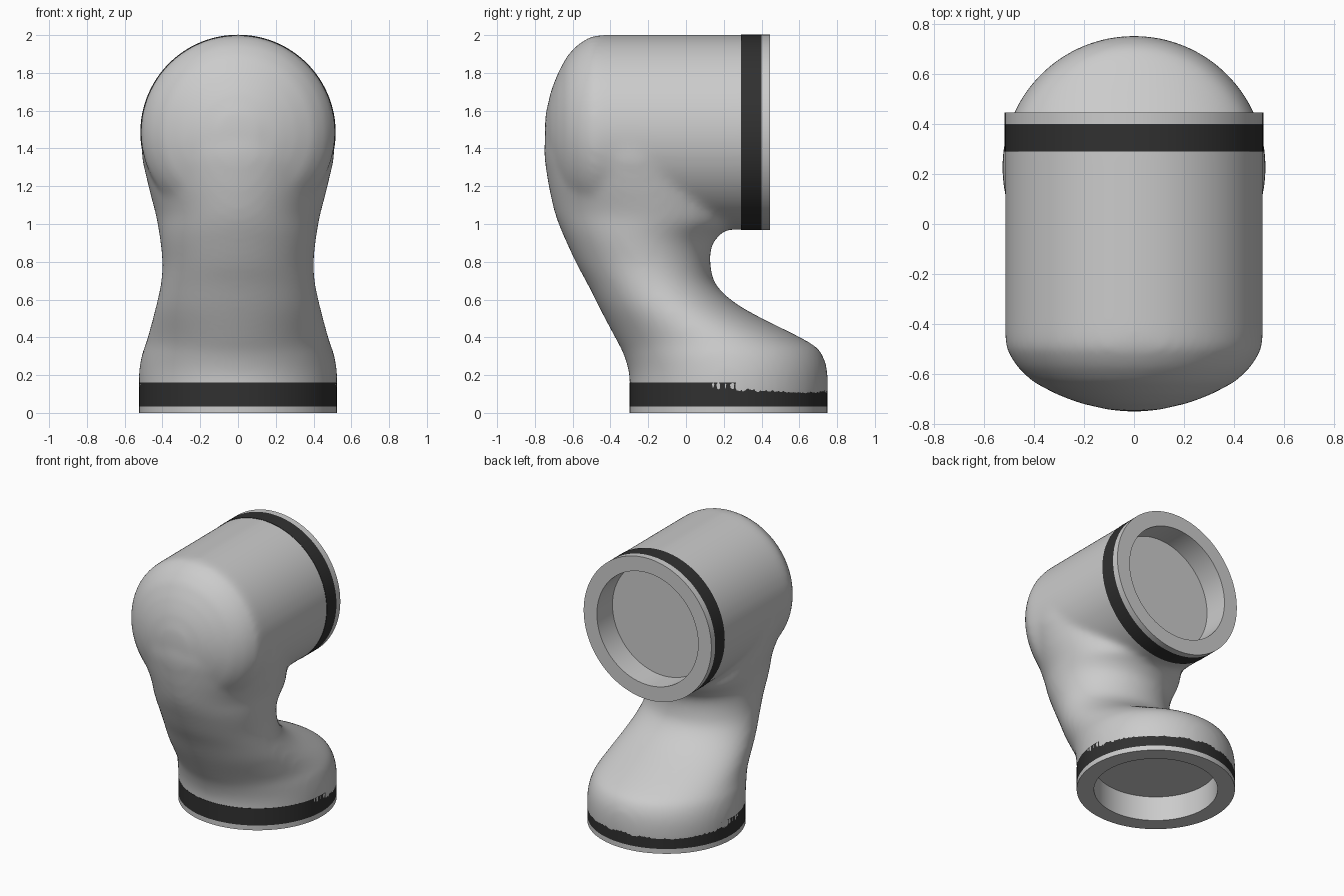
import bpy, bmesh, math
from mathutils import Matrix, Vector

if "Cube" in bpy.data.objects:
    bpy.data.objects.remove(bpy.data.objects["Cube"])

LOWER = Matrix.Translation((0, 0.225, 0))
UPPER = Matrix.Translation((0, 0.445, 1.485)) @ Matrix.Rotation(math.pi / 2, 4, 'X')
SEG = 96

dark = bpy.data.materials.new("dark_rubber")
dark.diffuse_color = (0.03, 0.03, 0.03, 1)
dark.use_nodes = True
dark.node_tree.nodes["Principled BSDF"].inputs["Base Color"].default_value = dark.diffuse_color


def skin(bm, rings, closed=False):
    """Join rings of points with quads; cap both ends, or close into a tube."""
    vs = [[bm.verts.new(p) for p in r] for r in rings]
    n = len(vs[0])
    pairs = list(zip(vs, vs[1:])) + ([(vs[-1], vs[0])] if closed else [])
    for a, b in pairs:
        for i in range(n):
            j = (i + 1) % n
            bm.faces.new((a[i], a[j], b[j], b[i]))
    if not closed:
        bm.faces.new(vs[0][::-1])
        bm.faces.new(vs[-1])


def turned(profile, frame):
    """Circles of (radius, depth) in the frame of a joint."""
    return [[frame @ Vector((r * math.cos(2 * math.pi * i / SEG),
                             r * math.sin(2 * math.pi * i / SEG), d))
             for i in range(SEG)] for r, d in profile]


def finish(bm, name, mat=None):
    bmesh.ops.recalc_face_normals(bm, faces=bm.faces[:])
    me = bpy.data.meshes.new(name)
    bm.to_mesh(me)
    bm.free()
    ob = bpy.data.objects.new(name, me)
    bpy.context.collection.objects.link(ob)
    if mat:
        me.materials.append(mat)
    return ob


def smooth(ob):
    bpy.ops.object.select_all(action='DESELECT')
    ob.select_set(True)
    bpy.context.view_layer.objects.active = ob
    bpy.ops.object.shade_smooth_by_angle(angle=math.radians(35))


def catmull(rows, steps=4):
    out = []
    for k in range(len(rows) - 1):
        quad = (rows[max(k - 1, 0)], rows[k], rows[k + 1], rows[min(k + 2, len(rows) - 1)])
        for s in range(steps):
            t = s / steps
            out.append([0.5 * (2 * b + (c - a) * t + (2 * a - 5 * b + 4 * c - d) * t * t
                               + (3 * b - a - 3 * c + d) * t ** 3) for a, b, c, d in zip(*quad)])
    return out + [list(rows[-1])]


# Neck sections: front edge y, z, rear edge y, z, half width
sections = [
    (-.30, .06, .75, .06, .525), (-.30, .20, .75, .20, .525),
    (-.33, .31, .725, .30, .51), (-.365, .38, .65, .375, .485),
    (-.45, .54, .31, .55, .44), (-.52, .68, .165, .67, .41),
    (-.58, .79, .13, .78, .40), (-.64, .92, .135, .88, .41),
    (-.67, .99, .18, .945, .42), (-.70, 1.08, .25, 1.02, .435),
    (-.735, 1.25, .20, 1.2, .48), (-.75, 1.42, .15, 1.4, .51),
    (-.70, 1.6, .10, 1.6, .44)]
rings = []
for y0, z0, y1, z1, w in catmull(sections):
    mid, half = Vector((0, (y0 + y1) / 2, (z0 + z1) / 2)), Vector((0, (y1 - y0) / 2, (z1 - z0) / 2))
    rings.append([mid + half * math.sin(2 * math.pi * i / SEG)
                  + Vector((w * math.cos(2 * math.pi * i / SEG), 0, 0)) for i in range(SEG)])

# Body: swept neck fused with the domed upper barrel
bm = bmesh.new()
skin(bm, rings)
dome = [(.515, .08), (.515, .90), (.51, .945), (.468, 1.015), (.405, 1.075),
        (.31, 1.125), (.22, 1.16), (.10, 1.188), (.004, 1.194)]
skin(bm, turned(dome, UPPER))
body = finish(bm, "arm_body")
mod = body.modifiers.new("fuse", 'REMESH')
mod.mode, mod.voxel_size = 'VOXEL', 0.02
mod = body.modifiers.new("blend", 'SMOOTH')
mod.factor, mod.iterations = 0.5, 14

# Sockets hollowed into both ends
for name, frame in (("lower", LOWER), ("upper", UPPER)):
    bm = bmesh.new()
    skin(bm, turned([(.43, -.1), (.43, .18)], frame))
    cutter = finish(bm, name + "_socket_cutter")
    cutter.hide_render = True
    cutter.display_type = 'WIRE'
    mod = body.modifiers.new(name + "_socket", 'BOOLEAN')
    mod.operation, mod.object, mod.solver = 'DIFFERENCE', cutter, 'EXACT'
bpy.context.view_layer.objects.active = body
for mod in list(body.modifiers):
    bpy.ops.object.modifier_apply(modifier=mod.name)
for ob in [o for o in bpy.data.objects if o.name.endswith("_cutter")]:
    bpy.data.objects.remove(ob)
smooth(body)

# Rim and dark sealing band on each joint: outer radius, band start, band end
for name, frame, r, a, b in (("lower", LOWER, .525, .035, .16), ("upper", UPPER, .517, .045, .155)):
    bm = bmesh.new()
    skin(bm, turned([(.41, 0), (r, 0), (r, a), (r - .03, a), (r - .03, b), (.45, .2), (.41, .2)], frame), True)
    smooth(finish(bm, name + "_rim"))
    bm = bmesh.new()
    skin(bm, turned([(r - .05, a), (r, a), (r, b), (r - .05, b)], frame), True)
    smooth(finish(bm, name + "_seal_band", dark))
